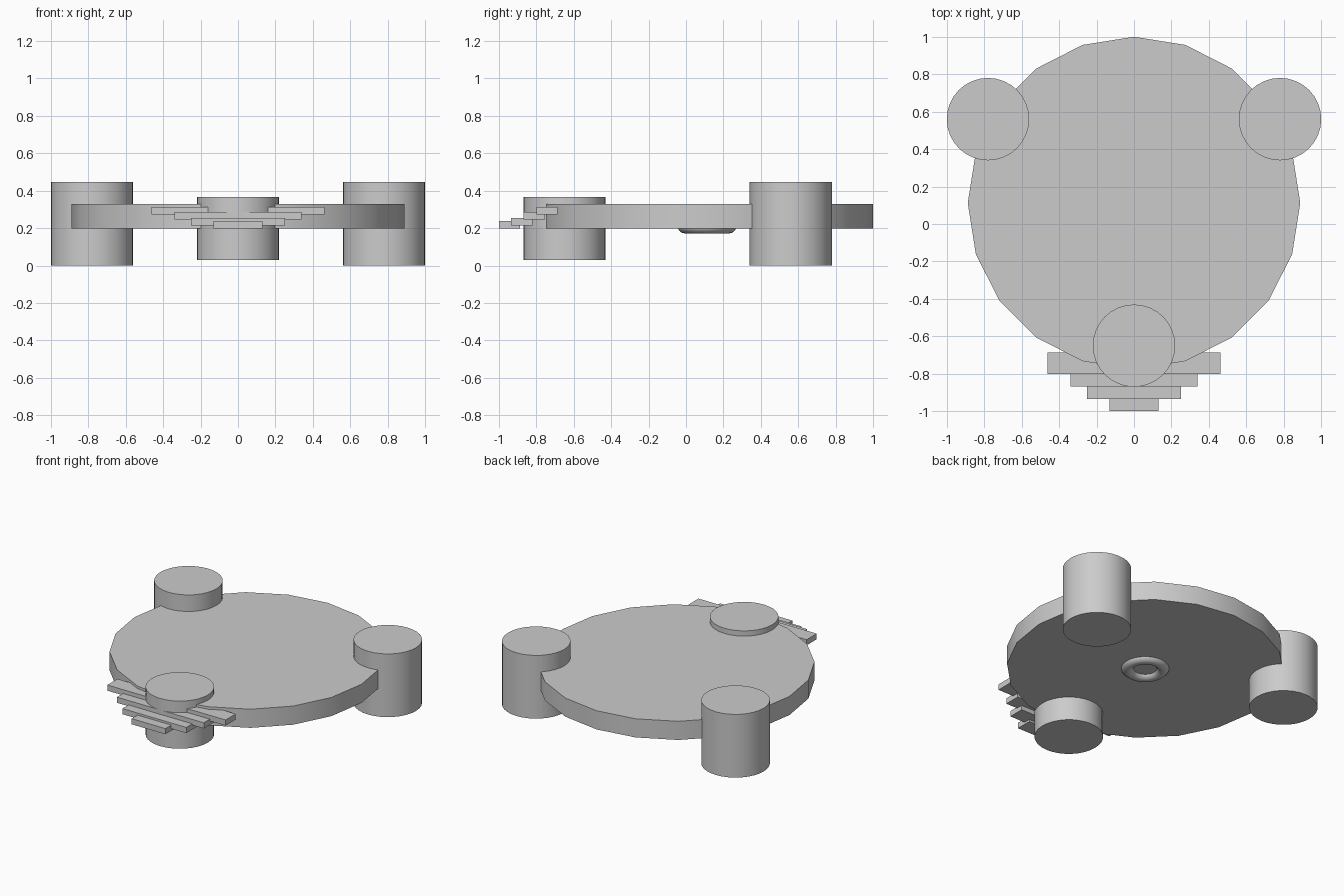
import bpy, math

if "Cube" in bpy.data.objects:
    bpy.data.objects.remove(bpy.data.objects["Cube"])


def smooth(obj, name):
    obj.name = name
    bpy.ops.object.shade_smooth_by_angle(angle=math.radians(35))
    return obj


def disc(name, x, y, z0, z1, radius, sides):
    bpy.ops.mesh.primitive_cylinder_add(vertices=sides, radius=radius, depth=z1 - z0,
                                        location=(x, y, (z0 + z1) / 2))
    return smooth(bpy.context.object, name)


def box(name, half_width, y0, y1, z0, z1):
    bpy.ops.mesh.primitive_cube_add(size=1, location=(0, (y0 + y1) / 2, (z0 + z1) / 2))
    obj = bpy.context.object
    obj.name = name
    obj.scale = (2 * half_width, y1 - y0, z1 - z0)
    bpy.ops.object.transform_apply(location=False, rotation=False, scale=True)
    return obj


# Main round plate
disc("plate", 0, 0.112, 0.198, 0.33, 0.888, 20)

# Two tall rear drums and one shorter front drum
for side, sx in (("left", -1), ("right", 1)):
    disc(f"rear_drum_{side}", sx * 0.78, 0.56, 0.0, 0.447, 0.22, 32)
disc("front_drum", 0, -0.65, 0.03, 0.367, 0.22, 32)

# Stepped front slats, narrowing and dropping toward the front
slats = [(0.463, -0.80, 0.272), (0.34, -0.868, 0.245),
         (0.25, -0.935, 0.214), (0.132, -1.0, 0.199)]
for i, (half, y, z) in enumerate(slats):
    box(f"front_slat_{i + 1}", half, y, y + 0.113, z, z + 0.04)

# Ring on the underside
bpy.ops.mesh.primitive_torus_add(major_segments=32, minor_segments=12, major_radius=0.114,
                                 minor_radius=0.044, location=(0, 0.112, 0.214))
smooth(bpy.context.object, "underside_ring")
